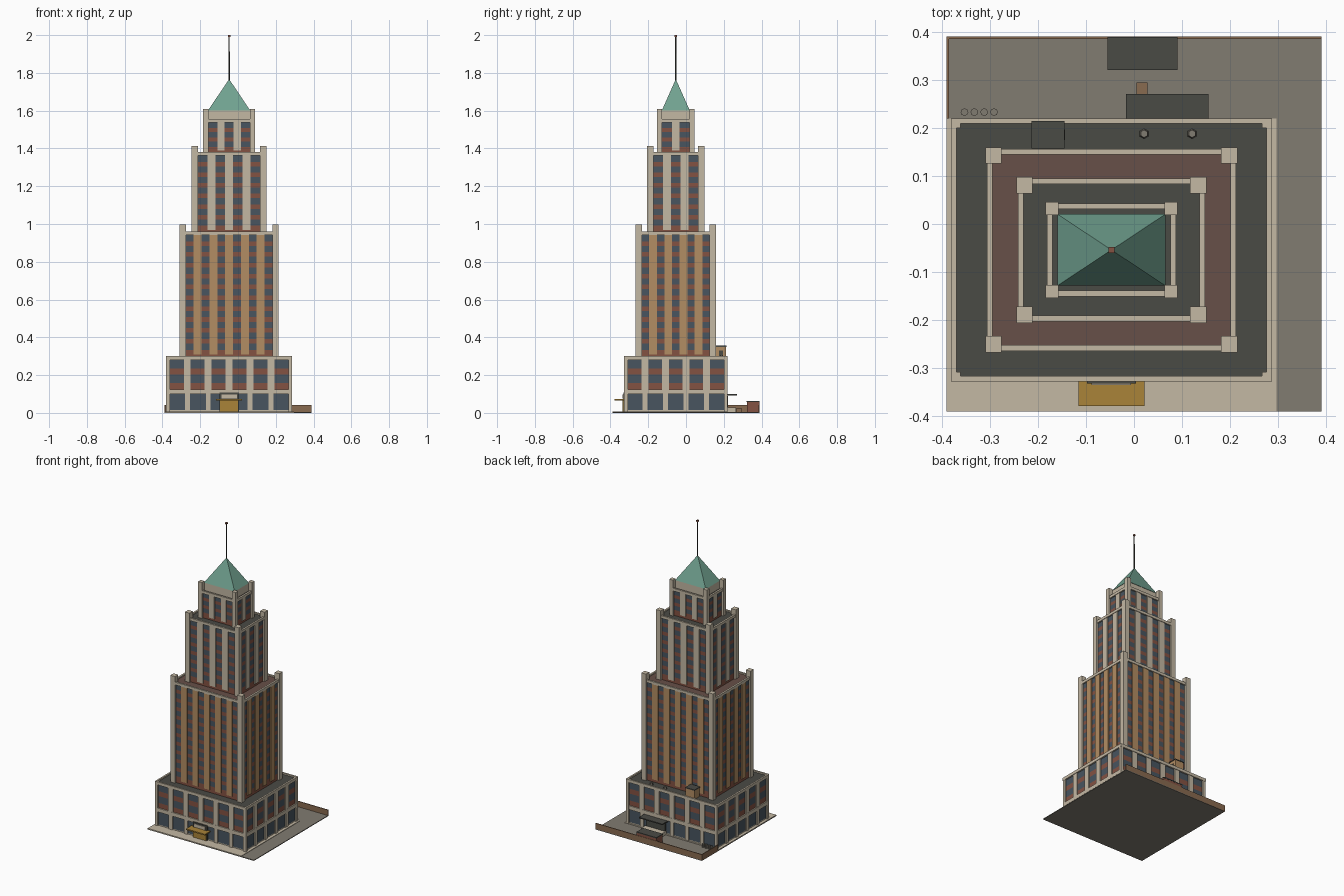
import bpy, bmesh, math
from mathutils import Matrix

if "Cube" in bpy.data.objects:
    bpy.data.objects.remove(bpy.data.objects["Cube"])

CX, CY = -0.047, -0.054  # tower centre


def mat(name, *rgb):
    m = bpy.data.materials.new(name)
    m.diffuse_color = (*rgb, 1)
    m.use_nodes = True
    m.node_tree.nodes["Principled BSDF"].inputs["Base Color"].default_value = m.diffuse_color
    return m


CREAM = mat("cream stone", 0.55, 0.48, 0.37)
TAN = mat("tan brick", 0.45, 0.27, 0.125)
BRICK = mat("red brick", 0.23, 0.085, 0.055)
GLASS = mat("blue glass", 0.065, 0.09, 0.115)
DARK = mat("dark roofing", 0.068, 0.07, 0.06)
COPPER = mat("green copper", 0.165, 0.36, 0.28)
GOLD = mat("gold", 0.40, 0.23, 0.04)
ASPHALT = mat("grey paving", 0.22, 0.20, 0.165)
BROWN = mat("brown wall", 0.25, 0.145, 0.08)
TERRA = mat("dull red roof", 0.135, 0.08, 0.065)


def finish(name, bm, *mats):
    me = bpy.data.meshes.new(name)
    bmesh.ops.recalc_face_normals(bm, faces=bm.faces)
    bm.to_mesh(me)
    bm.free()
    for m in mats:
        me.materials.append(m)
    ob = bpy.data.objects.new(name, me)
    bpy.context.collection.objects.link(ob)
    return ob


def add_box(bm, x0, x1, y0, y1, z0, z1):
    m = Matrix.Translation(((x0 + x1) / 2, (y0 + y1) / 2, (z0 + z1) / 2))
    m = m @ Matrix.Diagonal((x1 - x0, y1 - y0, z1 - z0, 1))
    return bmesh.ops.create_cube(bm, size=1, matrix=m)["verts"]


def box(name, m, *dims):
    bm = bmesh.new()
    add_box(bm, *dims)
    return finish(name, bm, m)


def cone(name, m, x, y, z0, z1, r0, r1, n):
    bm = bmesh.new()
    bmesh.ops.create_cone(bm, cap_ends=True, segments=n, radius1=r0, radius2=r1,
                          depth=z1 - z0, matrix=Matrix.Translation((x, y, (z0 + z1) / 2)))
    return finish(name, bm, m)


def rect(bm, hx, hy, z):
    return [bm.verts.new((CX + sx * hx, CY + sy * hy, z))
            for sx, sy in ((-1, -1), (1, -1), (1, 1), (-1, 1))]


def walls(name, hx, hy, rows):
    """Rectangular shell; rows = (z bottom, z top, material) going up."""
    mats = list(dict.fromkeys(r[2] for r in rows))
    bm = bmesh.new()
    low = rect(bm, hx, hy, rows[0][0])
    for z0, z1, m in rows:
        top = rect(bm, hx, hy, z1)
        for i in range(4):
            f = bm.faces.new((low[i], low[(i + 1) % 4], top[(i + 1) % 4], top[i]))
            f.material_index = mats.index(m)
        low = top
    finish(name, bm, *mats)


def frame(name, m, hx, hy, t, z0, z1):
    """Hollow rectangular band."""
    bm = bmesh.new()
    loops = [rect(bm, hx, hy, z0), rect(bm, hx, hy, z1),
             rect(bm, hx - t, hy - t, z1), rect(bm, hx - t, hy - t, z0)]
    for k in range(4):
        a, b = loops[k], loops[(k + 1) % 4]
        for i in range(4):
            j = (i + 1) % 4
            bm.faces.new((a[i], a[j], b[j], b[i]))
    finish(name, bm, m)


def mullions(name, m, hx, hy, corner, nx, ny, w, inset, depth, z0, z1):
    """Vertical piers between the bays on all four sides."""
    bm = bmesh.new()
    for h, o, n, along_x in ((hx, hy, nx, True), (hy, hx, ny, False)):
        bay = (2 * (h - corner) - (n - 1) * w) / n
        for i in range(1, n):
            u = -h + corner + i * bay + (i - 1) * w
            for s in (-1, 1):
                d0, d1 = sorted((s * (o - inset), s * (o - depth - 0.002)))
                if along_x:
                    add_box(bm, CX + u, CX + u + w, CY + d0, CY + d1, z0, z1)
                else:
                    add_box(bm, CX + d0, CX + d1, CY + u, CY + u + w, z0, z1)
    finish(name, bm, m)


def corners(name, hx, hy, c, z0, z1):
    bm = bmesh.new()
    for sx in (-1, 1):
        for sy in (-1, 1):
            x = sorted((CX + sx * hx, CX + sx * (hx - c)))
            y = sorted((CY + sy * hy, CY + sy * (hy - c)))
            add_box(bm, *x, *y, z0, z1)
    finish(name, bm, CREAM)


def floors(z0, z1, n):
    """Brick spandrel then window, for each storey."""
    s, rows = (z1 - z0) / n, []
    for i in range(n):
        a = z0 + i * s
        rows += [(a, a + s * 0.42, BRICK), (a + s * 0.42, a + s, GLASS)]
    return rows


def tier(name, hx, hy, z0, zw, z1, pier_top, c, nx, ny, w, n, pier_mat, roof_mat):
    d = 0.012
    walls(name + "_walls", hx - d, hy - d,
          [(z0, zw, BRICK)] + floors(zw, z1 - 0.018, n) + [(z1 - 0.018, z1 - 0.009, CREAM)])
    mullions(name + "_piers", pier_mat, hx, hy, c, nx, ny, w, 0.006, d, zw, z1 - 0.016)
    corners(name + "_corner_piers", hx, hy, c, z0, pier_top)
    frame(name + "_parapet", CREAM, hx - 0.003, hy - 0.003, 0.012, z1 - 0.018, z1)
    box(name + "_roof", roof_mat, CX - hx + d, CX + hx - d, CY - hy + d, CY + hy - d,
        z1 - 0.014, z1 - 0.008)


# Site
box("lot", ASPHALT, -0.39, 0.39, -0.39, 0.39, 0, 0.005)
box("front_plaza", CREAM, -0.39, 0.297, -0.39, 0.22, 0.001, 0.008)
box("back_wall", BROWN, -0.39, 0.39, 0.385, 0.39, 0, 0.042)
box("side_wall", BROWN, -0.39, -0.385, 0.22, 0.386, 0, 0.042)

# Podium: shop windows below, two storeys above
PX, PY = 0.334, 0.274
walls("podium_walls", PX - 0.010, PY - 0.010,
      [(0.005, 0.014, CREAM), (0.014, 0.10, GLASS), (0.10, 0.125, CREAM)]
      + floors(0.125, 0.28, 2) + [(0.28, 0.29, CREAM)])
mullions("podium_lower_piers", CREAM, PX, PY, 0.016, 6, 5, 0.026, 0.003, 0.010, 0.005, 0.10)
mullions("podium_upper_piers", CREAM, PX, PY, 0.020, 6, 5, 0.037, 0.003, 0.010, 0.125, 0.282)
corners("podium_corner_piers", PX - 0.001, PY - 0.001, 0.019, 0.005, 0.298)
frame("podium_belt", CREAM, PX - 0.002, PY - 0.002, 0.010, 0.10, 0.125)
frame("podium_parapet", CREAM, PX, PY, 0.011, 0.28, 0.30)
box("podium_roof", DARK, CX - PX + 0.01, CX + PX - 0.01, CY - PY + 0.01, CY + PY - 0.01,
    0.284, 0.291)

# Stepped tower
tier("lower_tower", 0.2625, 0.2135, 0.29, 0.31, 0.96, 0.998, 0.034, 6, 5, 0.042, 11, TAN, TERRA)
tier("middle_tower", 0.198, 0.152, 0.95, 0.968, 1.38, 1.412, 0.034, 4, 3, 0.043, 7, CREAM, DARK)
tier("upper_tower", 0.1375, 0.100, 1.37, 1.388, 1.555, 1.61, 0.027, 3, 2, 0.038, 3, CREAM, DARK)

# Crown, pyramid roof and mast
box("crown_base", CREAM, CX - 0.11, CX + 0.11, CY - 0.072, CY + 0.072, 1.545, 1.602)
bm = bmesh.new()
base = rect(bm, 0.1125, 0.0745, 1.60)
apex = bm.verts.new((CX, CY, 1.767))
bm.faces.new(base[::-1])
for i in range(4):
    bm.faces.new((base[i], base[(i + 1) % 4], apex))
finish("pyramid_roof", bm, COPPER)
cone("mast", DARK, CX, CY, 1.75, 1.992, 0.004, 0.003, 8)
box("beacon", BRICK, CX - 0.006, CX + 0.006, CY - 0.006, CY + 0.006, 1.99, 2.0)

# Front entrance
F = CY - PY
box("entrance_surround", DARK, -0.098, 0.004, F - 0.004, F + 0.012, 0.008, 0.107)
box("entrance_panel", CREAM, -0.088, -0.006, F - 0.007, F, 0.076, 0.098)
box("entrance_door", GOLD, -0.094, 0.0, F - 0.008, F, 0.008, 0.066)
box("entrance_canopy", GOLD, -0.116, 0.022, -0.379, F + 0.008, 0.066, 0.074)

# Loading dock and back yard
box("dock_platform", CREAM, -0.005, 0.143, 0.21, 0.265, 0.004, 0.028)
box("dock_door", DARK, 0.0, 0.138, 0.21, 0.222, 0.028, 0.09)
box("dock_canopy", DARK, -0.017, 0.155, 0.212, 0.271, 0.092, 0.099)
box("dock_crate", BROWN, 0.005, 0.028, 0.268, 0.295, 0.004, 0.025)
box("shed", BRICK, -0.054, 0.09, 0.322, 0.388, 0.004, 0.058)
box("shed_roof", DARK, -0.055, 0.091, 0.321, 0.389, 0.058, 0.064)
for i in range(4):
    cone(f"bin_{i + 1}", ASPHALT, -0.353 + 0.0205 * i, 0.233, 0.004, 0.028, 0.008, 0.008, 8)

# Podium roof equipment
box("stair_house", TAN, -0.210, -0.147, 0.159, 0.213, 0.285, 0.35)
box("stair_house_roof", DARK, -0.213, -0.145, 0.157, 0.215, 0.35, 0.356)
box("stair_house_window", DARK, -0.148, -0.144, 0.175, 0.197, 0.295, 0.33)
for i, x in enumerate((0.021, 0.121)):
    cone(f"roof_vent_{i + 1}", ASPHALT, x, 0.188, 0.288, 0.306, 0.011, 0.008, 6)
